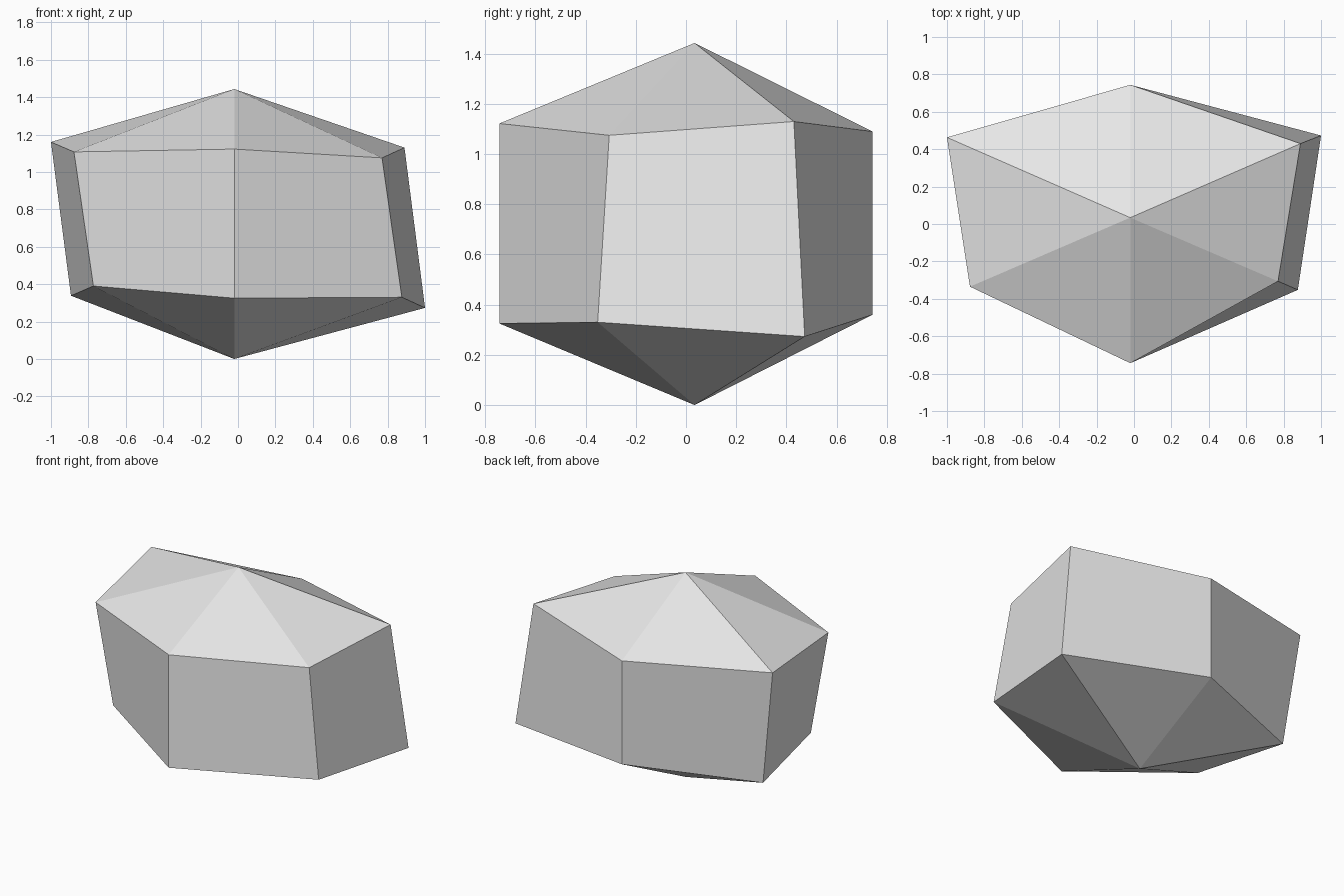
import bpy
import bmesh

cube = bpy.data.objects.get("Cube")
if cube:
    bpy.data.objects.remove(cube, do_unlink=True)

# One plain grey for the whole stone
grey = bpy.data.materials.new("light_grey")
grey.use_nodes = True
colour = (0.8, 0.8, 0.8, 1.0)
grey.diffuse_color = colour
grey.node_tree.nodes["Principled BSDF"].inputs["Base Color"].default_value = colour

# Six-sided rings, counter-clockwise from the front corner
UPPER_RING = [(-0.02, -0.744, 1.122), (0.77, -0.306, 1.075), (0.89, 0.43, 1.13),
              (-0.02, 0.744, 1.09), (-1.0, 0.463, 1.16), (-0.877, -0.335, 1.107)]
LOWER_RING = [(-0.02, -0.744, 0.325), (0.876, -0.352, 0.33), (1.0, 0.473, 0.273),
              (-0.02, 0.744, 0.36), (-0.893, 0.417, 0.338), (-0.773, -0.288, 0.39)]
TOP_POINT = (-0.02, 0.034, 1.443)
BOTTOM_POINT = (-0.02, 0.034, 0.0)

bm = bmesh.new()
upper = [bm.verts.new(p) for p in UPPER_RING]
lower = [bm.verts.new(p) for p in LOWER_RING]
top = bm.verts.new(TOP_POINT)
bottom = bm.verts.new(BOTTOM_POINT)

# Side walls and the two pointed caps
count = len(upper)
for i in range(count):
    j = (i + 1) % count
    bm.faces.new((lower[i], lower[j], upper[j], upper[i]))
    bm.faces.new((upper[i], upper[j], top))
    bm.faces.new((lower[j], lower[i], bottom))
bmesh.ops.recalc_face_normals(bm, faces=bm.faces)

mesh = bpy.data.meshes.new("faceted_stone")
bm.to_mesh(mesh)
bm.free()
mesh.materials.append(grey)
stone = bpy.data.objects.new("faceted_stone", mesh)
bpy.context.collection.objects.link(stone)
